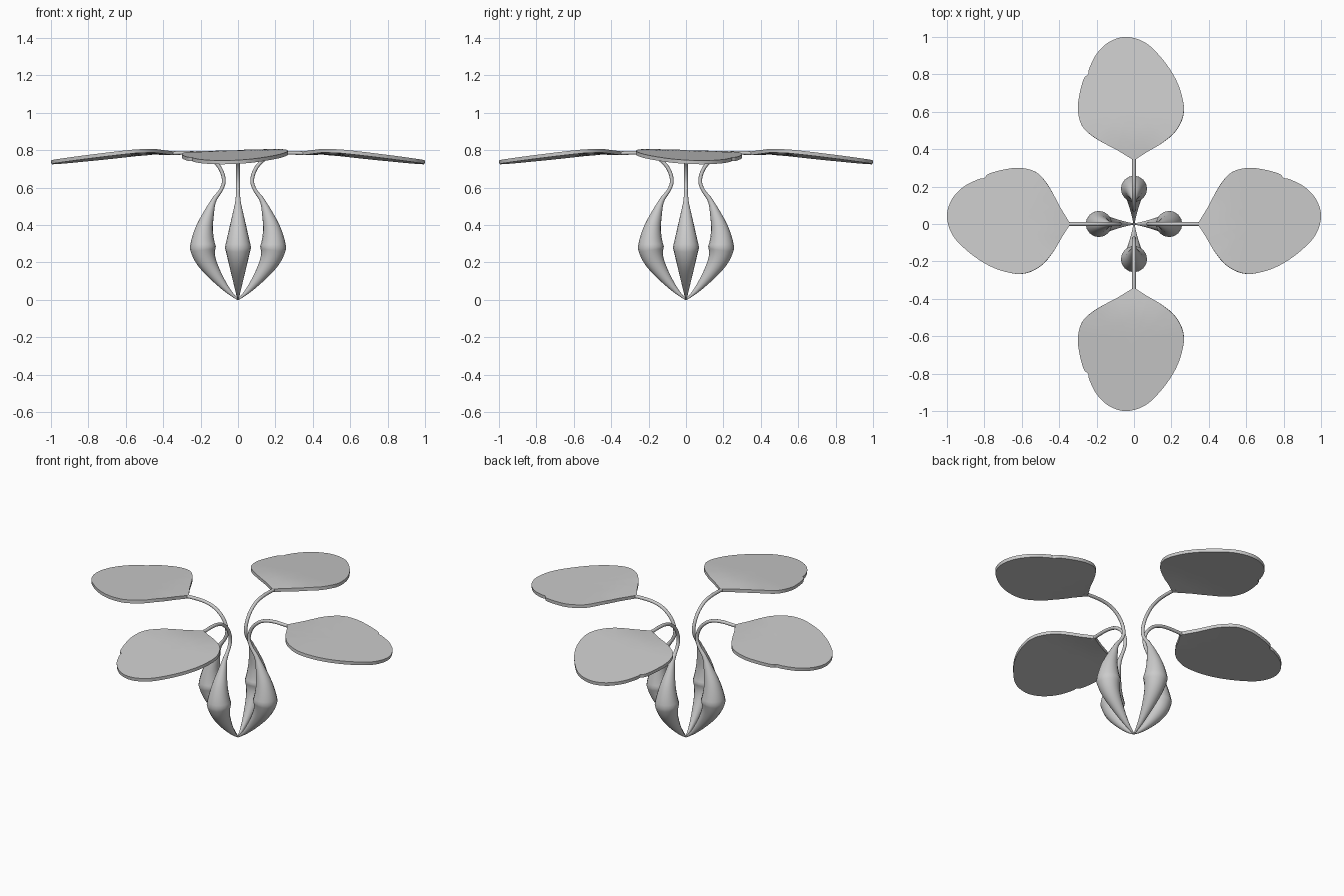
import bpy, bmesh
from mathutils import Vector

if "Cube" in bpy.data.objects:
    bpy.data.objects.remove(bpy.data.objects["Cube"])


def catmull(pts, n, closed=False):
    """Smooth curve through the points."""
    P = [Vector(p) for p in pts]
    m = len(P)
    g = (lambda i: P[i % m]) if closed else (lambda i: P[max(0, min(m - 1, i))])
    out = []
    for i in range(m if closed else m - 1):
        a, b, c, d = g(i - 1), g(i), g(i + 1), g(i + 2)
        for k in range(n):
            t = k / n
            out.append(0.5 * (2 * b + (c - a) * t + (2 * a - 5 * b + 4 * c - d) * t * t
                              + (3 * b - a - 3 * c + d) * t ** 3))
    if not closed:
        out.append(P[-1])
    return out


def interp(x, table):
    for (x0, y0), (x1, y1) in zip(table, table[1:]):
        if x <= x1:
            return y0 + (y1 - y0) * (x - x0) / (x1 - x0)
    return table[-1][1]


# Stalk centre line (distance out, height) and its thickness by height
PATH = [(0, 0), (.055, .05), (.12, .13), (.17, .21), (.188, .28), (.182, .37), (.16, .45),
        (.13, .53), (.092, .585), (.076, .63), (.085, .68), (.115, .728), (.17, .768),
        (.25, .785), (.37, .783)]
RADIUS = [(0, .003), (.28, .07), (.52, .015), (.57, .010), (1, .010)]

# Leaf outline seen from above, for the leaf pointing to +y
OUTLINE = [(.07, .385), (.15, .433), (.225, .5), (.265, .59), (.255, .69),
           (.215, .79), (.145, .89), (.06, .97), (-.04, 1.0), (-.13, .975), (-.2, .91),
           (-.24, .83), (-.246, .8), (-.268, .778), (-.29, .70), (-.3, .61), (-.275, .52),
           (-.2, .455), (-.09, .395)]
HEIGHT = [(.3, .79), (.36, .794), (.45, .802), (.55, .796), (1.01, .745)]

# Arm placements: back, front (mirrored), right, left (mirrored)
ARMS = {
    "back": (lambda x, y, z: (x, y, z), False),
    "front": (lambda x, y, z: (x, -y, z), True),
    "right": (lambda x, y, z: (y, -x, z), False),
    "left": (lambda x, y, z: (-y, -x, z), True),
}


def make_stalk(name, place):
    cu = bpy.data.curves.new(name, 'CURVE')
    cu.dimensions = '3D'
    cu.bevel_depth = 1.0
    cu.bevel_resolution = 6
    cu.use_fill_caps = True
    pts = catmull(PATH, 5)
    sp = cu.splines.new('POLY')
    sp.points.add(len(pts) - 1)
    for q, p in zip(sp.points, pts):
        q.co = (*place(0, p[0], p[1]), 1)
        q.radius = interp(max(p[1], 0), RADIUS)
    bpy.context.collection.objects.link(bpy.data.objects.new(name, cu))


def make_leaf(name, place, mirrored):
    # Outline is smooth except for the pointed base
    base = Vector((0, .34))
    ring = [base] + catmull(OUTLINE, 5)
    centre = Vector((-.015, .66))
    bm = bmesh.new()

    def vert(p):
        return bm.verts.new(place(p.x, p.y, interp(p.y, HEIGHT) + .03 * p.x))

    def face(vs):
        bm.faces.new(vs[::-1] if mirrored else vs)

    rings = [[vert(centre.lerp(p, s)) for p in ring] for s in (.25, .5, .75, 1)]
    mid = vert(centre)
    n = len(ring)
    for i in range(n):
        j = (i + 1) % n
        face([mid, rings[0][i], rings[0][j]])
        for a, b in zip(rings, rings[1:]):
            face([a[i], b[i], b[j], a[j]])
    me = bpy.data.meshes.new(name)
    bm.to_mesh(me)
    bm.free()
    ob = bpy.data.objects.new(name, me)
    bpy.context.collection.objects.link(ob)
    # Faces wind counter-clockwise seen from above, so thickness goes down
    up = sum(p.normal.z for p in me.polygons) > 0
    sol = ob.modifiers.new("thickness", 'SOLIDIFY')
    sol.thickness = .02
    sol.offset = -1 if up else 1
    bpy.ops.object.select_all(action='DESELECT')
    ob.select_set(True)
    bpy.context.view_layer.objects.active = ob
    if not up:
        me.flip_normals()
        sol.offset = -1
    bpy.ops.object.modifier_apply(modifier=sol.name)
    bpy.ops.object.shade_smooth_by_angle()


for side, (place, mirrored) in ARMS.items():
    make_stalk(side + "_bulb_stalk", place)
    make_leaf(side + "_leaf", place, mirrored)
